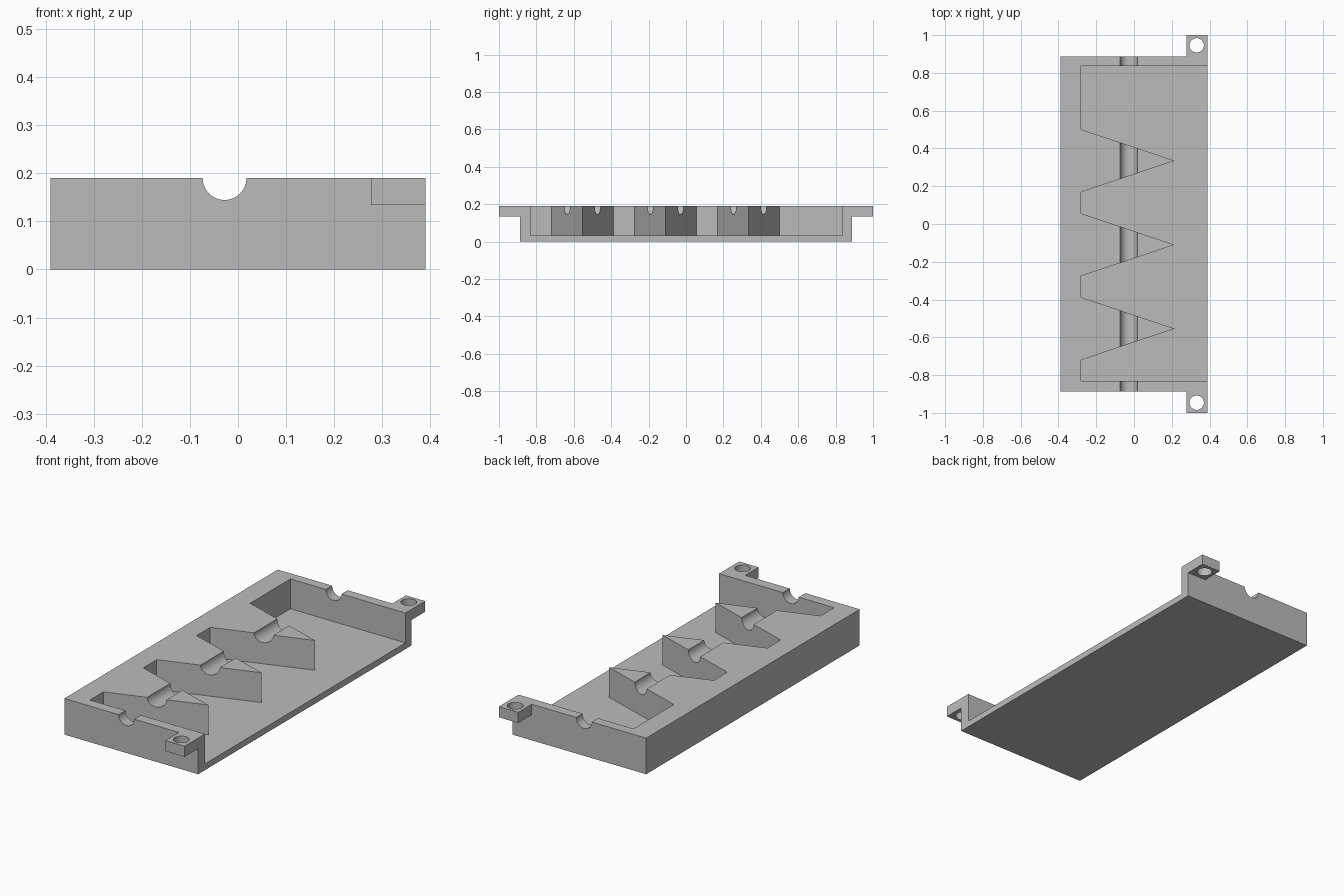
import bpy
import bmesh
from mathutils import Matrix

cube = bpy.data.objects.get("Cube")
if cube:
    bpy.data.objects.remove(cube, do_unlink=True)

TOP, FLOOR = 0.19, 0.033
HALF_X, WALL_Y, TAB_X, TAB_Z = 0.39, 0.888, 0.277, 0.134

grey = bpy.data.materials.new("light grey")
grey.use_nodes = True
grey.diffuse_color = (0.5, 0.5, 0.5, 1)
grey.node_tree.nodes["Principled BSDF"].inputs["Base Color"].default_value = (0.5, 0.5, 0.5, 1)


def make_object(name, bm):
    bmesh.ops.recalc_face_normals(bm, faces=bm.faces)
    mesh = bpy.data.meshes.new(name)
    bm.to_mesh(mesh)
    bm.free()
    mesh.materials.append(grey)
    obj = bpy.data.objects.new(name, mesh)
    bpy.context.collection.objects.link(obj)
    return obj


def prism(name, outline, z0, z1):
    bm = bmesh.new()
    face = bm.faces.new([bm.verts.new((x, y, z0)) for x, y in outline])
    result = bmesh.ops.extrude_face_region(bm, geom=[face])
    verts = [v for v in result["geom"] if isinstance(v, bmesh.types.BMVert)]
    bmesh.ops.translate(bm, verts=verts, vec=(0, 0, z1 - z0))
    return make_object(name, bm)


def cylinder(name, radius, depth, location, axis="Z"):
    bm = bmesh.new()
    turn = Matrix.Rotation(1.5707963, 4, "X") if axis == "Y" else Matrix()
    bmesh.ops.create_cone(bm, cap_ends=True, segments=48, radius1=radius, radius2=radius,
                          depth=depth, matrix=Matrix.Translation(location) @ turn)
    return make_object(name, bm)


def cut(target, cutter):
    cutter.hide_render = True
    mod = target.modifiers.new("cut", "BOOLEAN")
    mod.operation = "DIFFERENCE"
    mod.solver = "EXACT"
    mod.object = cutter
    bpy.context.view_layer.objects.active = target
    bpy.ops.object.modifier_apply(modifier=mod.name)
    bpy.data.objects.remove(cutter, do_unlink=True)


# Tray block with a mounting tab at each end
tray = prism("tray", [
    (-HALF_X, -WALL_Y), (TAB_X, -WALL_Y), (TAB_X, -1), (HALF_X, -1),
    (HALF_X, 1), (TAB_X, 1), (TAB_X, WALL_Y), (-HALF_X, WALL_Y)], 0, TOP)

# Space below the tabs, and their screw holes
for side in (-1, 1):
    cut(tray, prism("tab_clearance", [
        (0.2, side * WALL_Y), (0.5, side * WALL_Y),
        (0.5, side * 1.1), (0.2, side * 1.1)], -0.1, TAB_Z))
    cut(tray, cylinder("screw_hole", 0.038, 0.3, (0.332, side * 0.946, TOP)))

# Open-sided pocket whose back edge carries three pointed teeth
pocket = [(0.6, 0.836), (-0.28, 0.836)]
for tip_y in (0.335, -0.11, -0.554):
    pocket += [(-0.28, tip_y + 0.166), (0.215, tip_y), (-0.28, tip_y - 0.166)]
pocket += [(-0.28, -0.832), (0.6, -0.832)]
cut(tray, prism("pocket", pocket, FLOOR, 0.4))

# Round channel running through the end walls and teeth
cut(tray, cylinder("channel", 0.0455, 2.4, (-0.028, 0, TOP), "Y"))

bpy.ops.object.select_all(action="DESELECT")
tray.select_set(True)
bpy.context.view_layer.objects.active = tray
bpy.ops.object.shade_smooth_by_angle(angle=0.5)
